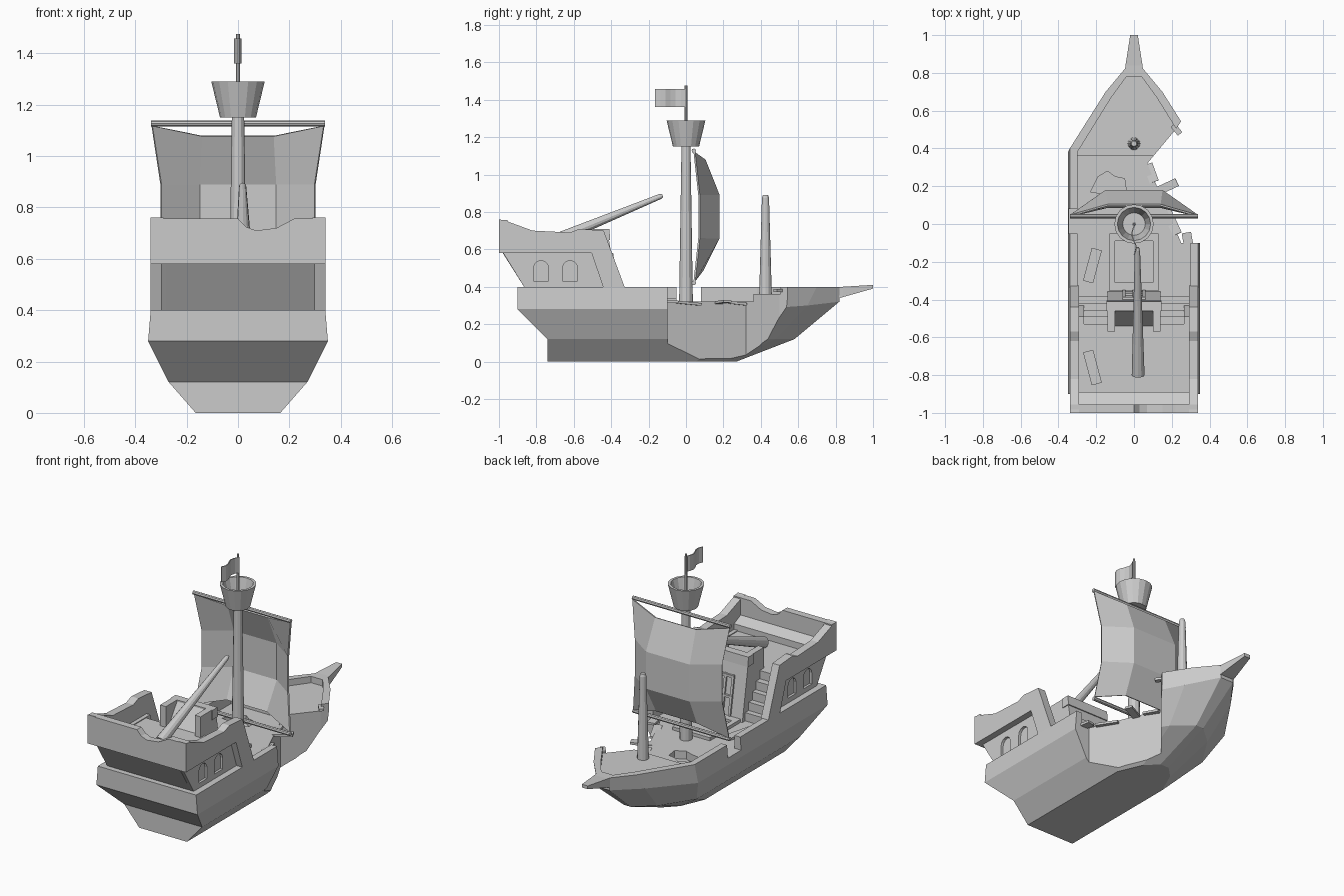
import bpy, bmesh, math
from mathutils import Vector, Matrix

if "Cube" in bpy.data.objects:
    bpy.data.objects.remove(bpy.data.objects["Cube"])


def finish(name, bm):
    bmesh.ops.recalc_face_normals(bm, faces=bm.faces)
    me = bpy.data.meshes.new(name)
    bm.to_mesh(me)
    bm.free()
    ob = bpy.data.objects.new(name, me)
    bpy.context.collection.objects.link(ob)
    return ob


def loft(name, rings):
    bm = bmesh.new()
    vs = [[bm.verts.new(p) for p in r] for r in rings]
    n = len(rings[0])
    for a, b in zip(vs, vs[1:]):
        for i in range(n):
            j = (i + 1) % n
            bm.faces.new((a[i], a[j], b[j], b[i]))
    bm.faces.new(vs[0])
    bm.faces.new(vs[-1])
    return finish(name, bm)


def prism(name, pts, axis, a, b):
    """Extrude a 2D outline along an axis from a to b."""
    def put(p, t):
        return {'x': (t, p[0], p[1]), 'y': (p[0], t, p[1]), 'z': (p[0], p[1], t)}[axis]
    return loft(name, [[put(p, t) for p in pts] for t in (a, b)])


def box(name, x0, x1, y0, y1, z0, z1):
    return prism(name, [(x0, y0), (x1, y0), (x1, y1), (x0, y1)], 'z', z0, z1)


def spar(name, p, q, profile, n=12):
    """Round solid along p-q; profile holds (fraction, radius)."""
    p, q = Vector(p), Vector(q)
    rot = (q - p).to_track_quat('Z', 'Y').to_matrix()
    return loft(name, [[p + (q - p) * t + rot @ Vector((r * math.cos(2 * math.pi * i / n),
                r * math.sin(2 * math.pi * i / n), 0)) for i in range(n)] for t, r in profile])


def cut(ob, cutter):
    m = ob.modifiers.new("cut", 'BOOLEAN')
    m.operation, m.solver, m.object = 'DIFFERENCE', 'EXACT', cutter
    cutter.hide_render = True
    bpy.context.view_layer.objects.active = ob
    bpy.ops.object.modifier_apply(modifier=m.name)
    bpy.data.objects.remove(cutter, do_unlink=True)


def plank(name, x, y, z, w, l, angle, tilt=0):
    ob = box(name, -w / 2, w / 2, -l / 2, l / 2, -.007, .007)
    ob.data.transform(Matrix.Translation((x, y, z)) @ Matrix.Rotation(math.radians(angle), 4, 'Z')
                      @ Matrix.Rotation(math.radians(tilt), 4, 'X'))


def mirrored(half):
    return half + [(-p[0], *p[1:]) for p in reversed(half)]


# Hull: four level outlines, mirrored across the keel
levels = [
    [(.165, -.74, 0), (.165, .05, 0), (.10, .20, 0), (.03, .27, 0)],
    [(.27, -.74, .12), (.27, .28, .12), (.14, .48, .12), (.025, .58, .12)],
    [(.35, -.90, .28), (.35, .38, .28), (.17, .65, .30), (.045, .82, .32)],
    [(.34, -.90, .40), (.34, .40, .40), (.15, .70, .40), (.05, .82, .40)]]
hull = loft("hull", [mirrored(h) for h in levels])

# Sunken main deck and raised fore deck inside the bulwarks
cut(hull, box("main_deck_cut", -.30, .30, -.60, .36, .32, .5))
cut(hull, prism("fore_deck_cut", mirrored([(.30, .355), (.30, .38), (.12, .67), (.04, .78)]), 'z', .36, .5))
# Boarding gap, smashed starboard side, hole in the deck
cut(hull, box("gap_cut", -.5, -.29, -.05, .08, .32, .5))
cut(hull, prism("breach_cut", [(.6, -.10), (.25, -.10), (.07, .32), (.22, .50), (.25, .545), (.6, .60)], 'z', -.1, .6))
cut(hull, prism("hole_cut", [(-.23, .17), (-.19, .25), (-.14, .28), (-.10, .25), (-.05, .24),
                             (-.04, .17), (-.10, .14), (-.16, .16)], 'z', .27, .5))

# Bow beak
loft("bow_beak", [[(w, y, a), (w, y, b), (-w, y, b), (-w, y, a)]
                  for w, y, a, b in ((.05, .80, .335, .40), (.045, .84, .345, .40), (.02, 1.0, .39, .41))])

# Stern castle core and windowed lower side panels
prism("stern_cabin", [(-.86, .39), (-.98, .58), (-.53, .58), (-.53, .31), (-.80, .31)], 'x', -.28, .28)
arch = [(-.04, .43), (.04, .43)] + [(.04 * math.cos(a), .50 + .04 * math.sin(a))
                                    for a in (i * math.pi / 6 for i in range(7))]
for s, side in ((1, "right"), (-1, "left")):
    panel = prism("cabin_side_" + side, [(-.86, .39), (-.98, .585), (-.49, .585), (-.42, .39)], 'x', s * .265, s * .30)
    for y in (-.775, -.62):
        cut(panel, prism("window_cut", [(p[0] + y, p[1]) for p in arch], 'x', s * .285, s * .35))
    # Upper wall with swept rail and raking front
    prism("castle_wall_" + side, [(-1, .58), (-1, .76), (-.97, .755), (-.82, .70), (-.62, .69),
                                  (-.57, .71), (-.44, .70), (-.325, .39), (-.44, .39), (-.505, .58)],
          'x', s * .29, s * .34)
    # Steps up to the quarterdeck
    for i, y in enumerate((-.385, -.42, -.455, -.49)):
        box("step_%s_%d" % (side, i), s * .14, s * .295, -.54, y, .31, .372 + .052 * i)
    box("rail_wing_" + side, s * .10, s * .14, -.57, -.44, .32, .71)

# Stern wall with broken notch, and a sill inside it
prism("stern_wall", [(-.34, .58), (.34, .58), (.34, .757), (.22, .757), (.15, .72), (.07, .71),
                     (.03, .725), (0, .757), (-.34, .757)], 'y', -1, -.955)
prism("stern_sill", [(-.955, .57), (-.955, .65), (-.89, .62), (-.89, .57)], 'x', -.29, .29)

# Raked cabin front with door panels
prism("cabin_front", [(-.355, .31), (-.42, .70), (-.46, .70), (-.54, .58), (-.54, .31)], 'x', -.14, .14)
prism("cabin_front_cap", [(-.405, .65), (-.41, .71), (-.46, .71), (-.46, .65)], 'x', -.145, .145)
for x0, x1 in ((-.06, -.045), (-.008, .008), (.045, .06)):
    prism("door_post", [(-.345, .32), (-.39, .58), (-.41, .58), (-.365, .32)], 'x', x0, x1)
for z in (.45, .57):
    y = -.355 - (z - .32) / 6
    box("door_rail", -.06, .06, y - .015, y + .009, z - .008, z + .008)

# Cargo hatch frame and cover
hatch = box("hatch_frame", -.13, .13, -.355, -.05, .315, .34)
cut(hatch, box("hatch_cut", -.10, .10, -.31, -.09, .325, .4))

# Loose and broken planks
for p in ((-.22, -.22, .327, .055, .18, -15), (-.22, -.76, .587, .055, .18, 15),
          (.16, .19, .318, .045, .15, -65, 4), (.20, .01, .312, .05, .14, 25, -5),
          (.285, -.09, .32, .05, .09, 10), (.09, .27, .312, .05, .10, 20, -6),
          (.225, .50, .38, .03, .06, 40)):
    plank("broken_plank", *p)

# Masts: main, snapped fore mast, fallen aft mast
spar("main_mast", (0, 0, .30), (0, 0, 1.16), [(0, .037), (1, .024)])
spar("fore_mast", (0, .425, .35), (0, .425, .89), [(0, .034), (.97, .019), (1, .014)])
spar("fallen_mast", (.022, -.80, .61), (.018, -.125, .888), [(0, .034), (.98, .014), (1, .009)])

# Lookout basket, hollow
n = 16
loft("lookout_basket", [[(r * math.cos(2 * math.pi * i / n), r * math.sin(2 * math.pi * i / n), z) for i in range(n)]
                        for r, z in ((.07, 1.15), (.104, 1.29), (.088, 1.29), (.06, 1.175))])

# Flag pole and waving flag
spar("flag_pole", (0, 0, 1.15), (0, 0, 1.475), [(0, .01), (1, .007)], 8)
wave = [(-.165 + .0275 * i, .012 * math.sin(i * 1.15)) for i in range(7)]
prism("flag", [(x + .003, y) for y, x in wave] + [(x - .003, y) for y, x in reversed(wave)], 'z', 1.36, 1.457)

# Yards and billowing sail
spar("top_yard", (-.338, .042, 1.127), (.338, .042, 1.127), [(0, .012), (1, .012)], 8)
spar("bottom_yard", (-.335, .042, .42), (.335, .042, .42), [(0, .012), (1, .012)], 8)
bm = bmesh.new()
rows = []
for xo, yo, zo, xi, yi, zi in ((.335, .045, 1.118, .14, .10, 1.078), (.30, .07, .89, .15, .175, .89),
                               (.30, .07, .66, .15, .175, .66), (.33, .045, .43, .14, .09, .49)):
    rows.append([bm.verts.new(p) for p in ((-xo, yo, zo), (-xi, yi, zi), (xi, yi, zi), (xo, yo, zo))])
for a, b in zip(rows, rows[1:]):
    for i in range(3):
        bm.faces.new((a[i], a[i + 1], b[i + 1], b[i]))
sail = finish("sail", bm)
m = sail.modifiers.new("thickness", 'SOLIDIFY')
m.thickness, m.offset = .01, 0
